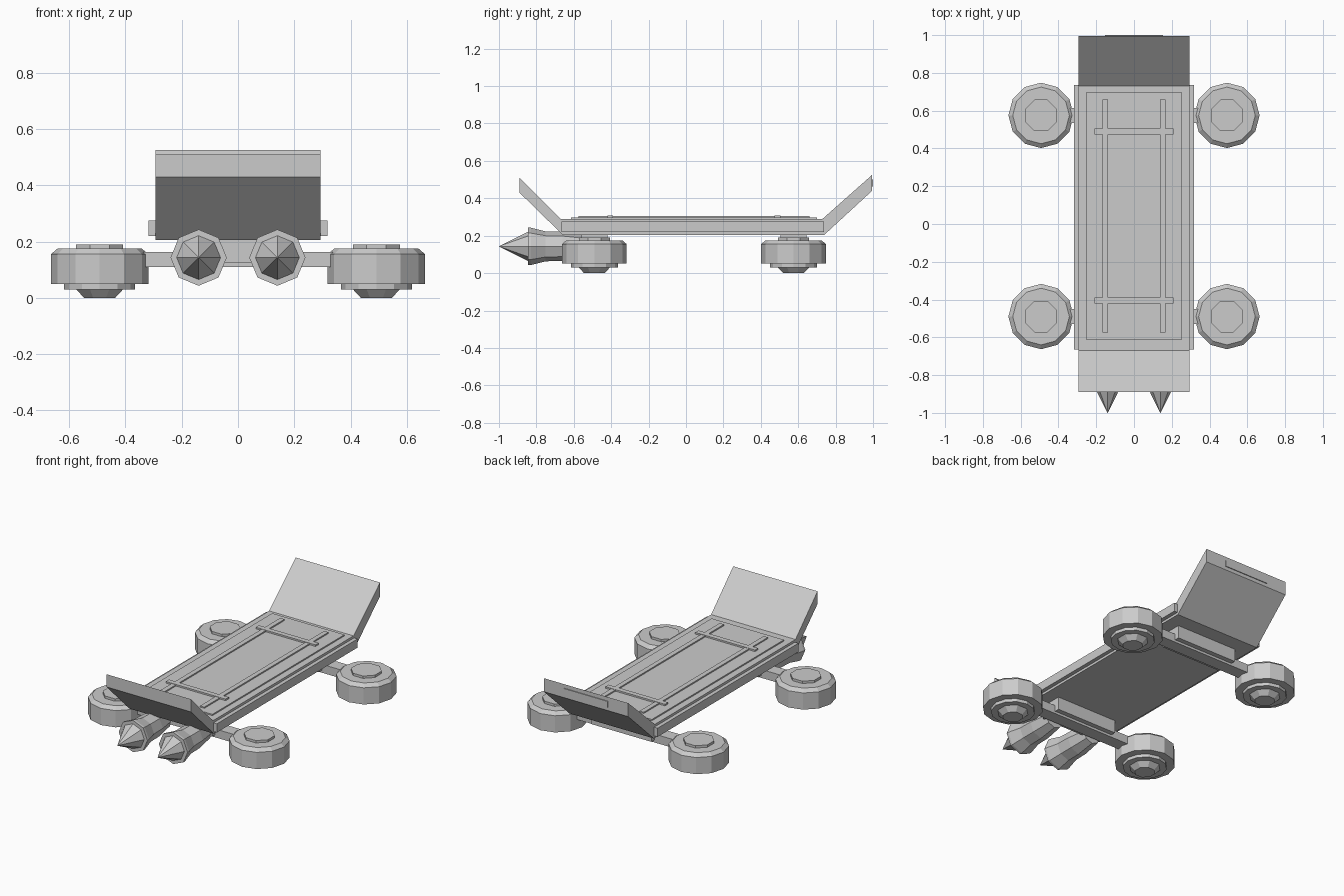
import bpy, bmesh
from math import pi, sin, cos

if "Cube" in bpy.data.objects:
    bpy.data.objects.remove(bpy.data.objects["Cube"])


def finish(bm, name):
    bmesh.ops.recalc_face_normals(bm, faces=bm.faces)
    mesh = bpy.data.meshes.new(name)
    bm.to_mesh(mesh)
    bm.free()
    ob = bpy.data.objects.new(name, mesh)
    bpy.context.collection.objects.link(ob)
    return ob


def box(name, x, y, z):
    bm = bmesh.new()
    bmesh.ops.create_cube(bm, size=1)
    for v in bm.verts:
        v.co = [a + (b - a) * (c + 0.5) for (a, b), c in zip((x, y, z), v.co)]
    return finish(bm, name)


def lathe(name, profile, sides, loc, axis='Z', turn=0.0):
    """Faceted solid from (radius, height) pairs, capped at both ends."""
    bm = bmesh.new()
    rings = []
    for r, h in profile:
        ring = []
        for i in range(sides):
            a = 2 * pi * i / sides + turn
            u, w = r * cos(a), r * sin(a)
            ring.append(bm.verts.new((u, w, h) if axis == 'Z' else (u, h, w)))
        rings.append(ring)
    for lo, hi in zip(rings, rings[1:]):
        for i in range(sides):
            j = (i + 1) % sides
            bm.faces.new((lo[i], lo[j], hi[j], hi[i]))
    bm.faces.new(rings[0])
    bm.faces.new(rings[-1])
    ob = finish(bm, name)
    ob.location = loc
    return ob


def extrude_x(name, profile, half):
    bm = bmesh.new()
    face = bm.faces.new([bm.verts.new((-half, y, z)) for y, z in profile])
    out = bmesh.ops.extrude_face_region(bm, geom=[face])
    verts = [v for v in out['geom'] if isinstance(v, bmesh.types.BMVert)]
    bmesh.ops.translate(bm, vec=(2 * half, 0, 0), verts=verts)
    # extrusion keeps the source face as the opposite cap
    if face.is_valid is False:
        bmesh.ops.holes_fill(bm, edges=bm.edges)
    return finish(bm, name)


# Deck with kicked-up nose and tail
extrude_x("deck", [(-0.89, 0.51), (-0.67, 0.29), (0.73, 0.29), (0.995, 0.525),
                   (0.995, 0.44), (0.74, 0.205), (-0.66, 0.205), (-0.89, 0.43)], 0.294)

# Side rails
for side, s in (("left", -1), ("right", 1)):
    box(f"{side}_rail", sorted((s * 0.29, s * 0.318)), (-0.665, 0.737), (0.22, 0.275))

# Grip panel and raised strips
box("grip_panel", (-0.252, 0.252), (-0.615, 0.70), (0.28, 0.298))
for s in (-1, 1):
    box("long_strip", (s * 0.153 - 0.015, s * 0.153 + 0.015), (-0.575, 0.66), (0.29, 0.306))
for y in (-0.405, 0.49):
    box("cross_strip", (-0.208, 0.208), (y - 0.016, y + 0.016), (0.29, 0.308))

# Tail light
box("tail_light", (-0.153, 0.153), (0.985, 1.0), (0.462, 0.50))

# Trucks, axles and wheels
for end, y in (("front", -0.49), ("rear", 0.575)):
    box(f"{end}_truck", (-0.21, 0.21), (y - 0.07, y + 0.07), (0.125, 0.21))
    box(f"{end}_axle", (-0.40, 0.40), (y - 0.04, y + 0.04), (0.11, 0.163))
    for s in (-1, 1):
        at = (s * 0.492, y, 0)
        lathe(f"{end}_wheel", [(0.126, 0.03), (0.126, 0.05), (0.173, 0.05),
                               (0.173, 0.155), (0.15, 0.175)], 12, at)
        lathe(f"{end}_hub", [(0.06, 0.0), (0.09, 0.03), (0.09, 0.19)], 8, at, turn=pi / 8)

# Pointed thruster pods under the nose
for s in (-1, 1):
    lathe("thruster_body", [(0.1, -0.845), (0.1, -0.83), (0.08, -0.75), (0.078, -0.66),
                            (0.06, -0.54)], 8, (s * 0.14, 0, 0.143), axis='Y')
    lathe("thruster_cone", [(0.001, -1.0), (0.078, -0.845), (0.078, -0.83)], 8,
          (s * 0.14, 0, 0.143), axis='Y')
